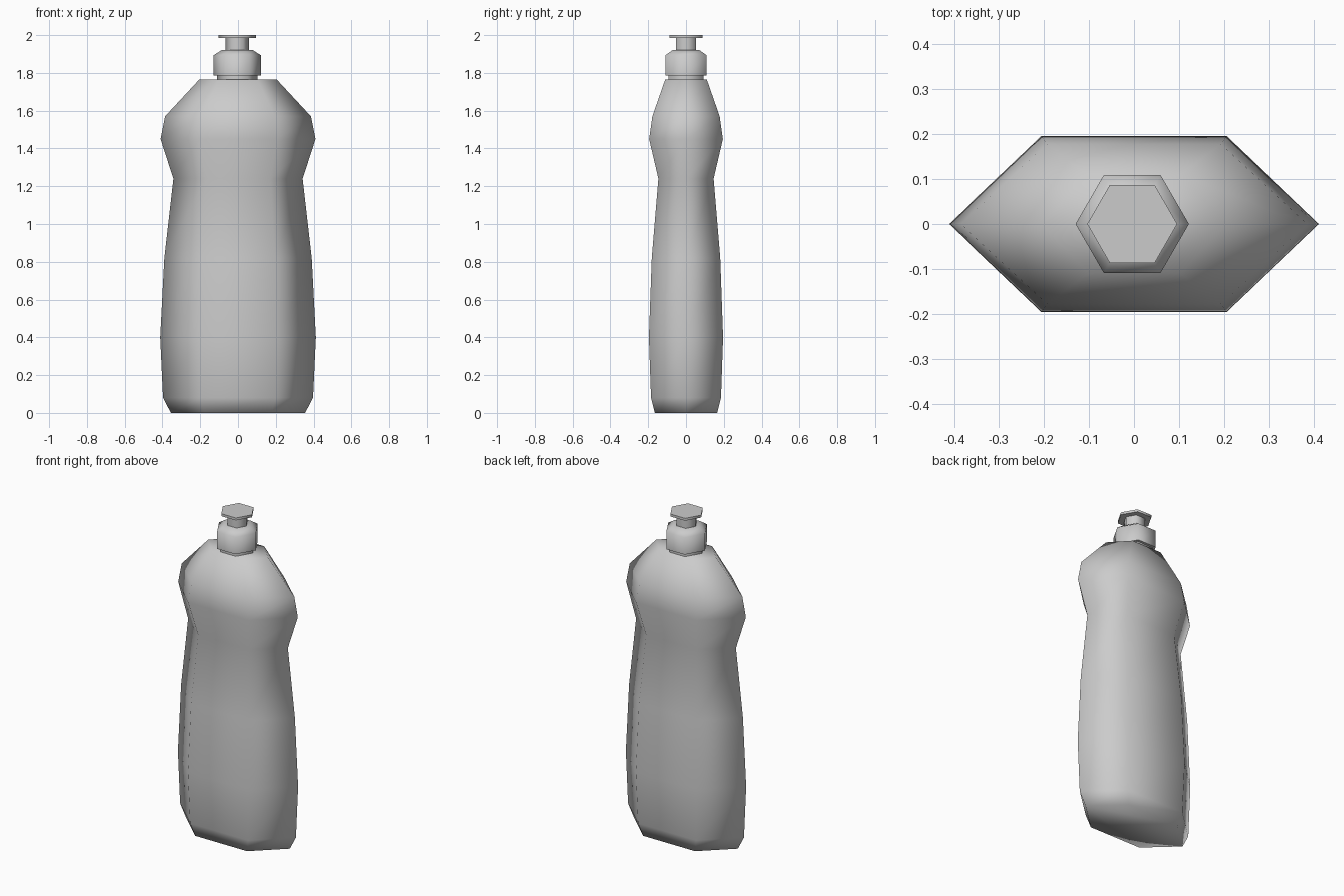
import bpy, bmesh, math

cube = bpy.data.objects.get("Cube")
if cube:
    bpy.data.objects.remove(cube, do_unlink=True)

SIDES = 6

grey = bpy.data.materials.new("plain grey")
grey.use_nodes = True
colour = (0.6, 0.6, 0.6, 1)
grey.diffuse_color = colour
grey.node_tree.nodes["Principled BSDF"].inputs["Base Color"].default_value = colour


def loft(name, rings, smooth_angle, x=0.0):
    """Hexagonal rings of (height, half width, half depth), skinned and capped."""
    bm = bmesh.new()
    loops = []
    for z, half_w, half_d in rings:
        loop = []
        for i in range(SIDES):
            a = math.tau * i / SIDES
            y = half_d * math.sin(a) / math.sin(math.pi / 3)
            loop.append(bm.verts.new((x + half_w * math.cos(a), y, z)))
        loops.append(loop)
    for low, high in zip(loops, loops[1:]):
        for i in range(SIDES):
            j = (i + 1) % SIDES
            bm.faces.new((low[i], low[j], high[j], high[i]))
    bm.faces.new(loops[0][::-1])
    bm.faces.new(loops[-1])
    mesh = bpy.data.meshes.new(name)
    bm.to_mesh(mesh)
    bm.free()
    mesh.materials.append(grey)
    obj = bpy.data.objects.new(name, mesh)
    bpy.context.collection.objects.link(obj)
    bpy.ops.object.select_all(action="DESELECT")
    obj.select_set(True)
    bpy.context.view_layer.objects.active = obj
    bpy.ops.object.shade_smooth_by_angle(angle=math.radians(smooth_angle))
    return obj


def hex_part(name, profile):
    """Regular hexagonal part from (height, radius) pairs."""
    return loft(name, [(z, r, r * math.sin(math.pi / 3)) for z, r in profile], 65, -0.004)


# Bottle body with a pinched waist and sloping shoulders
loft("bottle_body", [
    (0.0, 0.355, 0.165),
    (0.08, 0.397, 0.185),
    (0.40, 0.412, 0.196),
    (0.82, 0.39, 0.181),
    (1.24, 0.342, 0.146),
    (1.45, 0.41, 0.195),
    (1.57, 0.386, 0.178),
    (1.765, 0.205, 0.11),
], 100)

# Neck, cap and push-pull spout
hex_part("neck", [(1.76, 0.106), (1.79, 0.106)])
hex_part("cap", [(1.787, 0.126), (1.893, 0.126), (1.92, 0.083)])
hex_part("spout_stem", [(1.915, 0.062), (1.988, 0.062)])
hex_part("spout_top", [(1.985, 0.1), (2.0, 0.1)])
